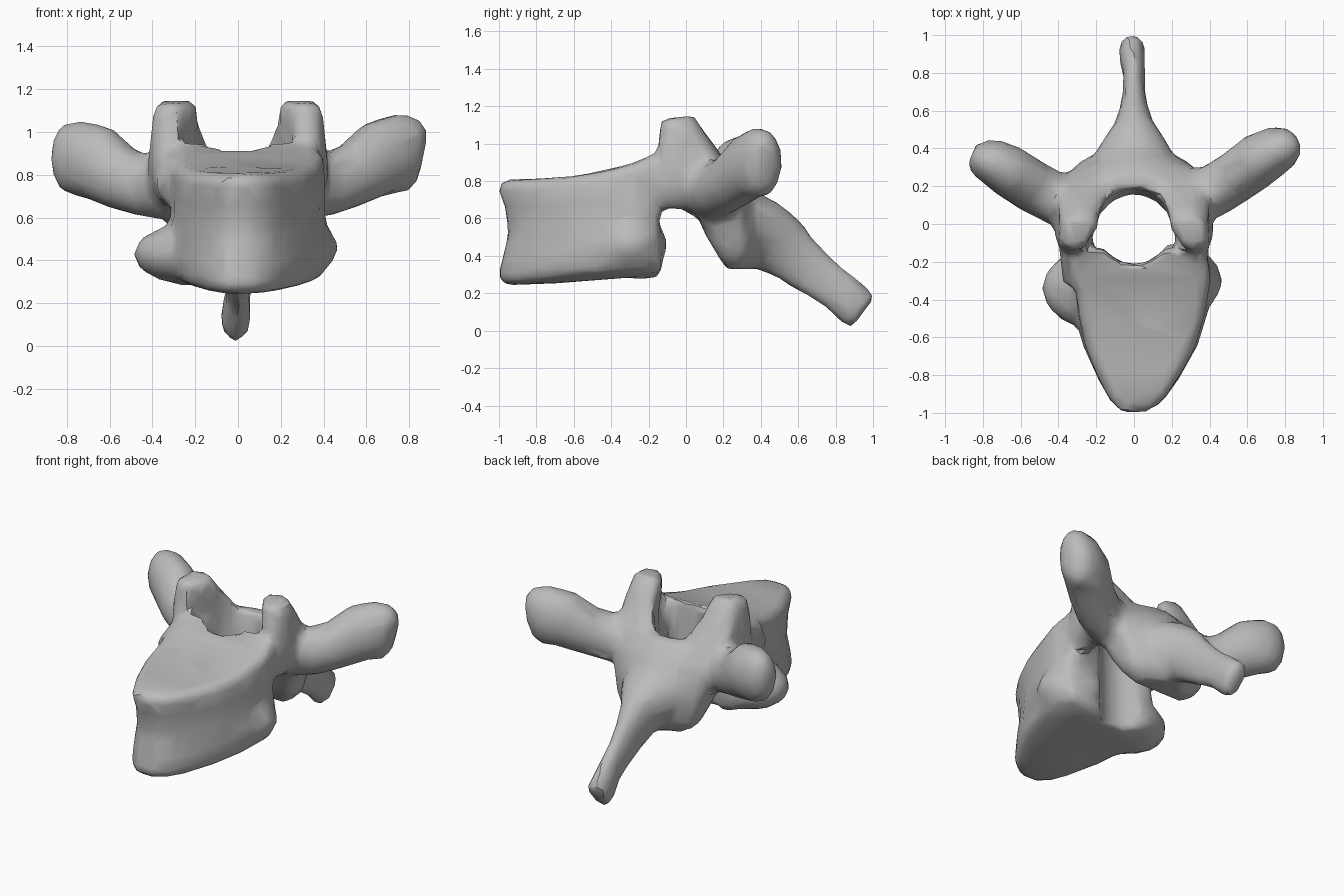
import bpy, bmesh, math
from mathutils import Vector, Matrix

cube = bpy.data.objects.get("Cube")
if cube:
    bpy.data.objects.remove(cube, do_unlink=True)

bone = bpy.data.materials.new("bone grey")
bone.use_nodes = True
bone.diffuse_color = (0.5, 0.5, 0.5, 1)
bone.node_tree.nodes["Principled BSDF"].inputs["Base Color"].default_value = (0.5, 0.5, 0.5, 1)

bm = bmesh.new()


def skin(target, rings):
    """Bridge closed rings of points and cap both ends."""
    loops = [[target.verts.new(p) for p in ring] for ring in rings]
    n = len(loops[0])
    faces = [target.faces.new((a[i], a[(i + 1) % n], b[(i + 1) % n], b[i]))
             for a, b in zip(loops, loops[1:]) for i in range(n)]
    faces += [target.faces.new(loops[0][::-1]), target.faces.new(loops[-1])]
    bmesh.ops.recalc_face_normals(target, faces=faces)


def limb(sections, n=16):
    """Loft ellipses along a path of (x, y, z, half width, half height)."""
    centres = [Vector(s[:3]) for s in sections]
    rings = []
    for i, s in enumerate(sections):
        along = (centres[min(i + 1, len(centres) - 1)] - centres[max(i - 1, 0)]).normalized()
        side = along.cross(Vector((0, 0, 1)))
        side = side.normalized() if abs(along.z) < 0.8 else Vector((1, 0, 0))
        up = side.cross(along).normalized()
        rings.append([centres[i] + side * s[3] * math.cos(k * math.tau / n)
                      + up * s[4] * math.sin(k * math.tau / n) for k in range(n)])
    skin(bm, rings)


def blob(centre, radii):
    bmesh.ops.create_icosphere(bm, subdivisions=3, radius=1,
                               matrix=Matrix.Translation(centre) @ Matrix.Diagonal((*radii, 1)))


def mirrored(points):
    return points + [(-x, y) for x, y in reversed(points)]


# Vertebral body: heart-shaped outline, waisted between its two end plates
outline = mirrored([(0.06, -1.0), (0.14, -0.94), (0.21, -0.83), (0.30, -0.65),
                    (0.35, -0.45), (0.37, -0.25), (0.32, -0.13), (0.12, -0.13)])
rings = []
for t, wide, deep in ((0, 0.5, 0.5), (0, 0.93, 0.95), (0.08, 0.99, 1.01), (0.25, 1.02, 0.97),
                      (0.5, 0.98, 0.92), (0.75, 0.97, 0.95), (0.92, 0.98, 1.015),
                      (1, 0.92, 0.95), (1, 0.7, 0.7), (1, 0.4, 0.4)):
    ring = []
    for x, y in outline:
        px, py = x * wide, -0.35 + (y + 0.35) * deep
        u = max(py + 1, 0) / 0.8
        low = 0.24 + 0.035 * u + 0.4 * px * px
        high = 0.81 + 0.12 * u ** 3
        ring.append((px + 0.05 * math.sqrt(u), py, low + (high - low) * t))
    rings.append(ring)
skin(bm, rings)

# Lower side lobes of the body
blob((-0.2, -0.34, 0.43), (0.29, 0.22, 0.15))
blob((0.2, -0.30, 0.46), (0.27, 0.20, 0.165))

# Lamina: a broad shield closing the arch behind the canal
rings = []
for z, wide, front, side, back in ((0.33, 0.20, 0.22, 0.31, 0.38), (0.40, 0.27, 0.17, 0.34, 0.43),
                                   (0.52, 0.31, 0.10, 0.34, 0.45), (0.65, 0.34, 0.05, 0.32, 0.43),
                                   (0.76, 0.36, 0.02, 0.29, 0.38), (0.89, 0.33, 0.00, 0.20, 0.27)):
    rings.append([(x, y, z) for x, y in mirrored(
        [(wide * 0.5, front), (wide * 0.9, front), (wide, front + 0.05), (wide, side - 0.04),
         (wide * 0.88, side), (wide * 0.45, (side + back) / 2), (wide * 0.1, back)])])
skin(bm, rings)

for s in (-1, 1):
    # Pedicle bridging the body to the arch
    limb([(s * 0.31, -0.32, 0.76, 0.07, 0.09), (s * 0.31, -0.1, 0.79, 0.09, 0.14),
          (s * 0.31, 0.12, 0.79, 0.11, 0.16)])
    # Upper joint process with its fin running down into the lamina
    limb([(s * 0.34, -0.03, 0.75, 0.08, 0.1), (s * 0.34, -0.05, 0.9, 0.08, 0.11),
          (s * 0.32, -0.07, 1.05, 0.085, 0.08), (s * 0.31, -0.07, 1.14, 0.08, 0.06)])
    limb([(s * 0.23, 0.16, 0.74, 0.18, 0.12), (s * 0.25, 0.10, 0.9, 0.155, 0.10),
          (s * 0.28, 0.02, 1.04, 0.125, 0.08), (s * 0.29, -0.02, 1.14, 0.09, 0.06)])

# Transverse processes ending in rounded clubs
limb([(-0.26, 0.10, 0.74, 0.14, 0.16), (-0.43, 0.14, 0.75, 0.14, 0.15),
      (-0.54, 0.20, 0.78, 0.14, 0.15), (-0.66, 0.28, 0.86, 0.14, 0.18),
      (-0.75, 0.33, 0.88, 0.125, 0.18), (-0.815, 0.35, 0.88, 0.10, 0.16),
      (-0.86, 0.37, 0.88, 0.06, 0.10)])
limb([(0.26, 0.12, 0.74, 0.14, 0.16), (0.43, 0.18, 0.76, 0.14, 0.15),
      (0.54, 0.25, 0.80, 0.14, 0.15), (0.66, 0.34, 0.88, 0.145, 0.18),
      (0.75, 0.39, 0.90, 0.13, 0.19), (0.815, 0.41, 0.90, 0.11, 0.18),
      (0.86, 0.42, 0.89, 0.07, 0.13)])

# Spinous process: a thin blade falling away behind
limb([(0, 0.28, 0.58, 0.25, 0.18), (0, 0.40, 0.535, 0.19, 0.18), (0, 0.50, 0.46, 0.11, 0.17),
      (0, 0.60, 0.375, 0.075, 0.145), (0, 0.70, 0.295, 0.06, 0.125), (0, 0.80, 0.225, 0.06, 0.115),
      (-0.01, 0.885, 0.15, 0.072, 0.12), (-0.01, 0.93, 0.115, 0.072, 0.12),
      (-0.01, 0.95, 0.10, 0.06, 0.105)])

mesh = bpy.data.meshes.new("vertebra")
bm.to_mesh(mesh)
bm.free()
vertebra = bpy.data.objects.new("vertebra", mesh)
bpy.context.collection.objects.link(vertebra)

# Cutter for the spinal canal, flaring towards both ends
cut = bmesh.new()
skin(cut, [[(0.195 * math.cos(a), y + r * math.sin(a), z)
            for a in (k * math.tau / 32 for k in range(32))]
           for z, y, r in ((0, 0.02, 0.23), (0.65, -0.03, 0.185), (0.9, -0.01, 0.205),
                           (1.4, -0.01, 0.205))])
cut_mesh = bpy.data.meshes.new("canal_cutter")
cut.to_mesh(cut_mesh)
cut.free()
cutter = bpy.data.objects.new("canal_cutter", cut_mesh)
cutter.hide_render = True
bpy.context.collection.objects.link(cutter)


def modifier(kind, **settings):
    m = vertebra.modifiers.new(kind.title(), kind)
    for key, value in settings.items():
        setattr(m, key, value)


# Fuse the parts into one skin, open the canal, soften and simplify
modifier("REMESH", mode="VOXEL", voxel_size=0.022)
modifier("BOOLEAN", operation="DIFFERENCE", object=cutter, solver="EXACT")
modifier("REMESH", mode="VOXEL", voxel_size=0.022)
modifier("SMOOTH", factor=0.5, iterations=10)
modifier("DECIMATE", ratio=0.07)
bpy.context.view_layer.update()
baked = bpy.data.meshes.new_from_object(
    vertebra.evaluated_get(bpy.context.evaluated_depsgraph_get()))
vertebra.modifiers.clear()
vertebra.data = baked
bpy.data.objects.remove(cutter, do_unlink=True)

baked.materials.clear()
baked.materials.append(bone)
bpy.ops.object.select_all(action="DESELECT")
vertebra.select_set(True)
bpy.context.view_layer.objects.active = vertebra
bpy.ops.object.shade_smooth_by_angle(angle=math.radians(35))
